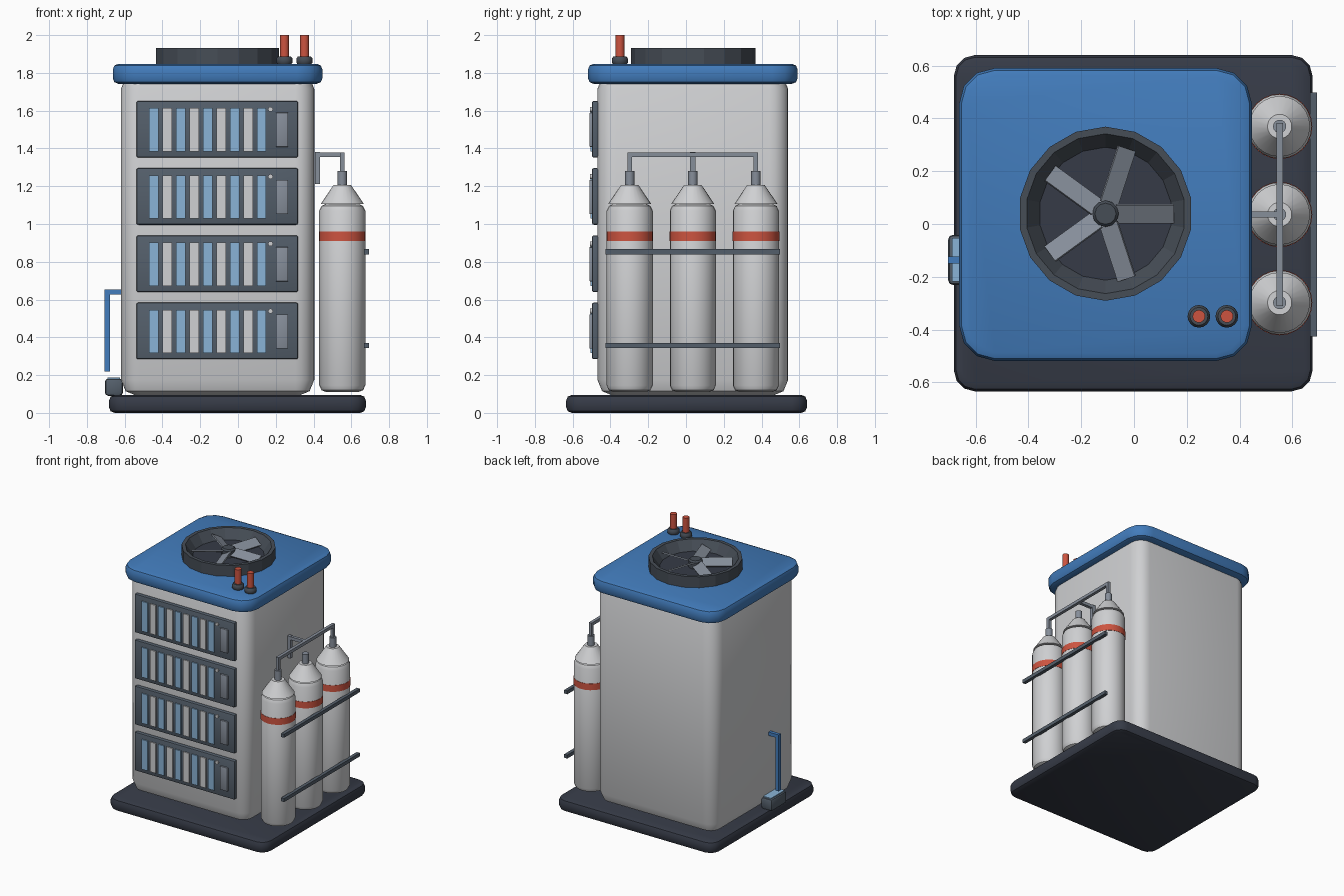
import bpy, bmesh
from math import sin, cos, pi, radians
from mathutils import Matrix, Vector

cube = bpy.data.objects.get("Cube")
if cube:
    bpy.data.objects.remove(cube, do_unlink=True)


def material(name, rgb):
    lin = [((c / 255 + 0.055) / 1.055) ** 2.4 for c in rgb] + [1.0]
    m = bpy.data.materials.new(name)
    m.use_nodes = True
    m.diffuse_color = lin
    m.node_tree.nodes["Principled BSDF"].inputs["Base Color"].default_value = lin
    return m


WHITE = material("off white", (208, 209, 211))
BLUE = material("blue", (66, 124, 188))
PALE = material("pale blue", (138, 180, 215))
RED = material("red orange", (205, 84, 64))
DARK = material("dark navy", (54, 59, 71))
SLATE = material("slate", (84, 95, 107))
CHARCOAL = material("charcoal", (70, 77, 86))
STEEL = material("steel grey", (134, 142, 154))


def finish(name, bm, mat, smooth=True):
    bmesh.ops.recalc_face_normals(bm, faces=bm.faces)
    mesh = bpy.data.meshes.new(name)
    bm.to_mesh(mesh)
    bm.free()
    mesh.materials.append(mat)
    ob = bpy.data.objects.new(name, mesh)
    bpy.context.collection.objects.link(ob)
    if smooth:
        bpy.ops.object.select_all(action="DESELECT")
        ob.select_set(True)
        bpy.context.view_layer.objects.active = ob
        bpy.ops.object.shade_smooth_by_angle(angle=radians(35))
    return ob


def loft(name, rings, mat, smooth=True):
    """Skin a stack of point rings and cap both ends."""
    bm = bmesh.new()
    loops = [[bm.verts.new(p) for p in ring] for ring in rings]
    n = len(loops[0])
    for a, b in zip(loops, loops[1:]):
        for i in range(n):
            j = (i + 1) % n
            bm.faces.new((a[i], a[j], b[j], b[i]))
    bm.faces.new(loops[0])
    bm.faces.new(loops[-1])
    return finish(name, bm, mat, smooth)


def lathe(name, x, y, profile, mat, sides=24, smooth=True, phase=0.0):
    angles = [phase + 2 * pi * i / sides for i in range(sides)]
    rings = [[(x + r * cos(a), y + r * sin(a), z) for a in angles] for r, z in profile]
    return loft(name, rings, mat, smooth)


def rounded_block(name, x, y, w, d, z0, z1, radius, edge, mat, segs=3):
    """Block with rounded upright corners and softened top and bottom rims."""
    steps = [(edge * (1 - cos(t)), edge * (1 - sin(t))) for t in (0, pi / 4, pi / 2)]
    levels = [(z0 + h, inset) for inset, h in reversed(steps)]
    levels = [(z0 + edge * (1 - sin(t)), edge * (1 - cos(t))) for t in (pi / 2, pi / 4, 0)]
    levels += [(z0 + z1 - z, inset) for z, inset in reversed(levels)]
    rings = []
    for z, inset in levels:
        r = max(radius - inset, 0.004)
        ring = []
        for q in range(4):
            sx, sy = (1, -1, -1, 1)[q], (1, 1, -1, -1)[q]
            cx, cy = x + sx * (w / 2 - radius), y + sy * (d / 2 - radius)
            for k in range(segs + 1):
                a = pi / 2 * (q + k / segs)
                ring.append((cx + r * cos(a), cy + r * sin(a), z))
        rings.append(ring)
    # Start at the lowest rim
    rings.sort(key=lambda ring: ring[0][2])
    return loft(name, rings, mat)


def box(name, centre, size, mat, bevel=0.0, turn=Matrix()):
    bm = bmesh.new()
    bmesh.ops.create_cube(bm, size=1.0, matrix=Matrix.Diagonal((*size, 1)))
    if bevel:
        bmesh.ops.bevel(bm, geom=bm.edges[:], offset=bevel, segments=2,
                        profile=0.5, affect="EDGES")
    bm.transform(turn @ Matrix.Translation(centre))
    return finish(name, bm, mat, bool(bevel))


def pipe(name, a, b, mat, t=0.027):
    """Square pipe between two points along one axis."""
    a, b = Vector(a), Vector(b)
    size = [abs(v) + t for v in (b - a)]
    return box(name, (a + b) / 2, size, mat)


CX, CY = -0.108, 0.036

# Base, cabinet and lid
rounded_block("base", -0.003, 0.003, 1.36, 1.275, 0, 0.095, 0.08, 0.03, DARK)
rounded_block("cabinet", CX, CY, 1.024, 1.01, 0.09, 1.80, 0.1, 0.085, WHITE, 5)
rounded_block("lid", CX, CY, 1.11, 1.11, 1.742, 1.848, 0.135, 0.03, BLUE)

# Roof fan: faceted funnel ring, floor, hub and pitched blades
lathe("fan_ring", CX, CY + 0.003,
      [(0.33, 1.84), (0.33, 1.933), (0.303, 1.933), (0.25, 1.858)],
      CHARCOAL, 18, False, pi / 18)
lathe("fan_floor", CX, CY + 0.003, [(0.252, 1.85), (0.252, 1.861)], DARK, 18, True, pi / 18)
lathe("fan_hub", CX, CY + 0.003, [(0.05, 1.85), (0.05, 1.91), (0.04, 1.922)], CHARCOAL, 12)
for i in range(5):
    turn = (Matrix.Translation((CX, CY + 0.003, 1.893))
            @ Matrix.Rotation(2 * pi * i / 5, 4, "Z")
            @ Matrix.Rotation(radians(28), 4, "X"))
    box("fan_blade", (0.15, 0, 0), (0.22, 0.077, 0.01), STEEL, turn=turn)

# Roof outlets
for x in (0.246, 0.352):
    lathe("outlet_collar", x, -0.35,
          [(0.036, 1.845), (0.043, 1.855), (0.043, 1.875), (0.034, 1.888)], CHARCOAL, 16)
    lathe("outlet_pipe", x, -0.35, [(0.024, 1.85), (0.024, 2.0)], RED, 16)

# Front server panels with alternating slats, latch plate and lamp
for row in range(4):
    z = 1.502 - 0.356 * row
    box("panel", (-0.11, -0.48, z), (0.856, 0.036, 0.3), SLATE, 0.01)
    for k in range(9):
        box("panel_slat", (-0.446 + 0.0713 * k, -0.497, z - 0.003), (0.05, 0.018, 0.23),
            WHITE if k % 2 else PALE)
    box("panel_latch", (0.233, -0.499, z - 0.003), (0.066, 0.024, 0.182), STEEL, 0.004)
    lathe("panel_lamp", 0.172, 0, [(0.013, -0.008), (0.013, 0.008)], WHITE, 12)
    lamp = bpy.context.view_layer.objects.active
    lamp.data.transform(Matrix.Translation((0.172, -0.5, z + 0.105))
                        @ Matrix.Rotation(pi / 2, 4, "X")
                        @ Matrix.Translation((-0.172, 0, 0)))

# Gas tanks on the left flank
TX = 0.552
TANKS = [CY + 0.334 * k for k in (-1, 0, 1)]
for y in TANKS:
    lathe("tank_body", TX, y,
          [(0.085, 0.11), (0.11, 0.12), (0.122, 0.145), (0.122, 1.07),
           (0.11, 1.095), (0.085, 1.108)], WHITE)
    lathe("tank_shoulder", TX, y, [(0.115, 1.105), (0.046, 1.207)], WHITE)
    lathe("tank_band", TX, y, [(0.124, 0.91), (0.124, 0.96)], RED)
    lathe("tank_neck", TX, y, [(0.025, 1.2), (0.025, 1.28)], STEEL, 16)

# Manifold joining the tanks to the cabinet
TOP = 1.367
for y in (TANKS[0], TANKS[2]):
    pipe("manifold_riser", (TX, y, 1.27), (TX, y, TOP), STEEL, 0.024)
pipe("manifold", (TX, TANKS[0], TOP), (TX, TANKS[2], TOP), STEEL, 0.024)
pipe("manifold_branch", (0.42, CY, TOP), (TX, CY, TOP), STEEL, 0.024)
pipe("manifold_drop", (0.42, CY, 1.225), (0.42, CY, TOP), STEEL)

# Tank rails
for z in (0.853, 0.356):
    box("tank_rail", (0.68, CY, z), (0.026, 0.925, 0.027), SLATE)

# Drain pipe and pump on the right flank
pipe("drain_elbow", (-0.692, -0.137, 0.641), (-0.615, -0.137, 0.641), BLUE)
pipe("drain_pipe", (-0.692, -0.137, 0.232), (-0.692, -0.137, 0.641), BLUE)
box("pump", (-0.657, -0.136, 0.136), (0.095, 0.19, 0.092), SLATE, 0.018)
box("pump_plate", (-0.657, -0.136, 0.183), (0.066, 0.165, 0.008), PALE)
